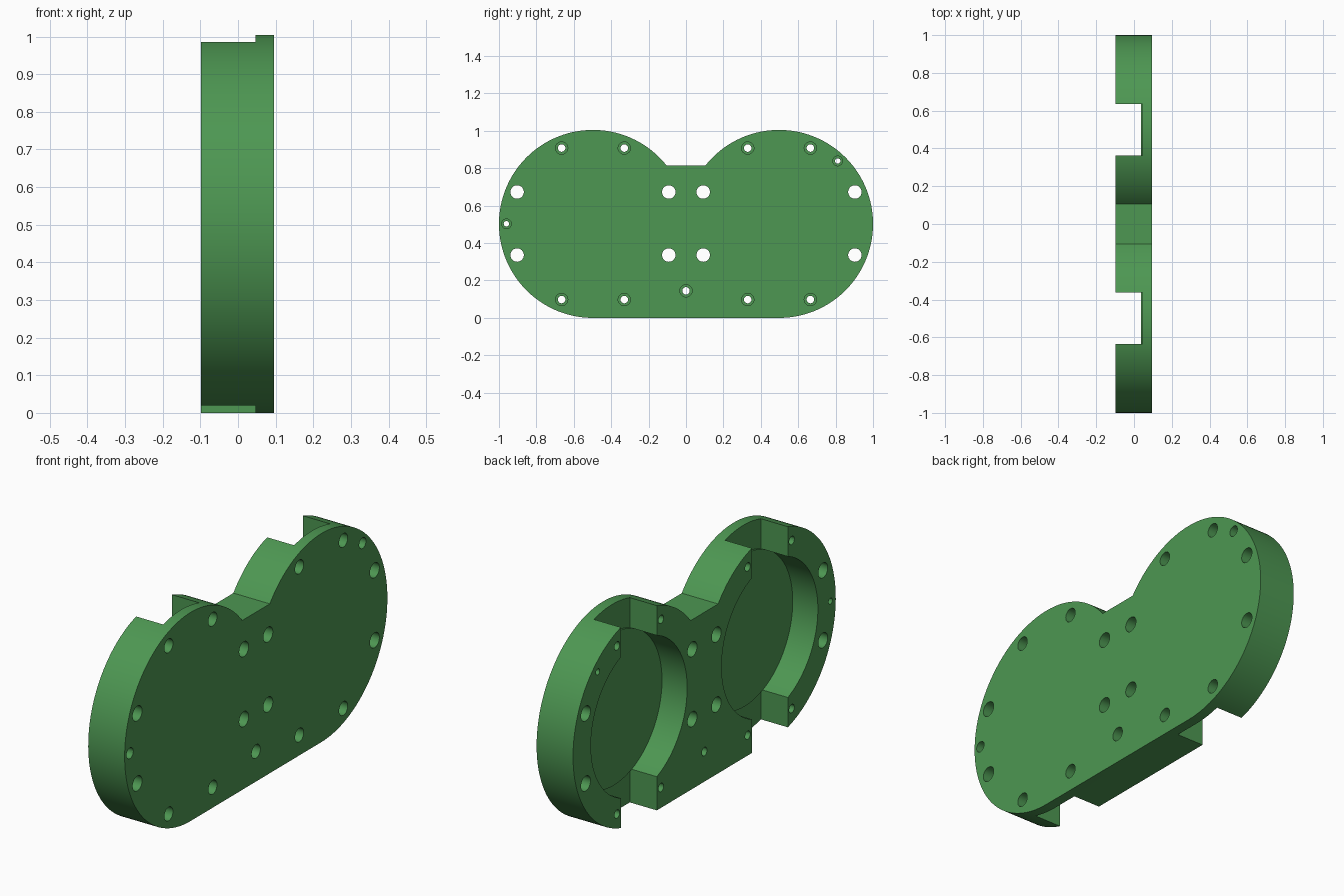
import bpy, bmesh
from math import sin, cos, pi, asin, atan2

if "Cube" in bpy.data.objects:
    bpy.data.objects.remove(bpy.data.objects["Cube"])

X0, X1 = -0.098, 0.096        # back and front faces
STEP, FLOOR = 0.046, 0.036    # slot floor, pocket floor
R, CY, CZ = 0.5025, 0.4975, 0.5025
POCKET = 0.366
NECK = 0.816                  # height of the flat between the lobes
SLOT = (0.362, 0.635)


def arc(cy, cz, r, a0, a1, n):
    return [(cy + r * cos(a0 + (a1 - a0) * i / n),
             cz + r * sin(a0 + (a1 - a0) * i / n)) for i in range(n + 1)]


def circle(cy, cz, r, n):
    return arc(cy, cz, r, 0, 2 * pi, n)[:-1]


def prisms(name, items):
    """Object made of (profile in YZ, x start, x end) extrusions."""
    bm = bmesh.new()
    for pts, xa, xb in items:
        f = bm.faces.new([bm.verts.new((xa, y, z)) for y, z in pts])
        ext = bmesh.ops.extrude_face_region(bm, geom=[f], use_keep_orig=True)
        vs = [g for g in ext["geom"] if isinstance(g, bmesh.types.BMVert)]
        bmesh.ops.translate(bm, verts=vs, vec=(xb - xa, 0, 0))
    bmesh.ops.recalc_face_normals(bm, faces=bm.faces[:])
    me = bpy.data.meshes.new(name)
    bm.to_mesh(me)
    bm.free()
    ob = bpy.data.objects.new(name, me)
    bpy.context.collection.objects.link(ob)
    return ob


def cut(ob, items):
    cutter = prisms("cutter", items)
    cutter.hide_render = True
    mod = ob.modifiers.new("cut", 'BOOLEAN')
    mod.operation, mod.solver, mod.object = 'DIFFERENCE', 'EXACT', cutter
    bpy.context.view_layer.objects.active = ob
    bpy.ops.object.modifier_apply(modifier=mod.name)
    bpy.data.objects.remove(cutter)


# Double-lobed body outline: right lobe, then its mirror
lobe = arc(CY, CZ, R, -pi / 2, pi - asin((NECK - CZ) / R), 96)
body = prisms("twin_housing", [(lobe + [(-y, z) for y, z in reversed(lobe)], X0, X1)])

# Slots above and below each pocket, ending on the raised round floor
ends = []
for s in (1, -1):
    for up in (1, -1):
        a, b = [atan2((POCKET ** 2 - (y - CY) ** 2) ** 0.5, y - CY) for y in SLOT]
        edge = arc(0, 0, POCKET, a, b, 24)
        pts = edge + [(SLOT[1] - CY, 0.7), (SLOT[0] - CY, 0.7)]
        ends.append(([(s * (CY + y), CZ + up * z) for y, z in pts], -0.3, STEP))
cut(body, ends)

# Round pockets
cut(body, [(circle(s * CY, CZ, POCKET + 0.0003, 128), -0.3, FLOOR) for s in (1, -1)])

# Plain through holes, and stepped screw and dowel holes
plain = [(s * y, z) for s in (1, -1) for y in (0.903, 0.092) for z in (0.336, 0.673)]
screws = [(s * y, z) for s in (1, -1) for y in (0.33, 0.665) for z in (0.098, 0.908)]
screws.append((0, 0.145))
dowels = [(0.811, 0.839), (-0.96, 0.503)]
cut(body, [(circle(y, z, r, 32), -0.3, 0.3)
           for group, r in ((plain, 0.036), (screws, 0.02), (dowels, 0.0145))
           for y, z in group])
cut(body, [(circle(y, z, r, 32), STEP, 0.3)
           for group, r in ((screws, 0.033), (dowels, 0.026))
           for y, z in group])

# Green finish and smooth curved walls
mat = bpy.data.materials.new("green")
mat.diffuse_color = (0.075, 0.31, 0.085, 1)
mat.use_nodes = True
mat.node_tree.nodes["Principled BSDF"].inputs["Base Color"].default_value = mat.diffuse_color
body.data.materials.clear()
body.data.materials.append(mat)
bpy.ops.object.select_all(action='DESELECT')
body.select_set(True)
bpy.context.view_layer.objects.active = body
bpy.ops.object.shade_smooth_by_angle(angle=pi / 6)
